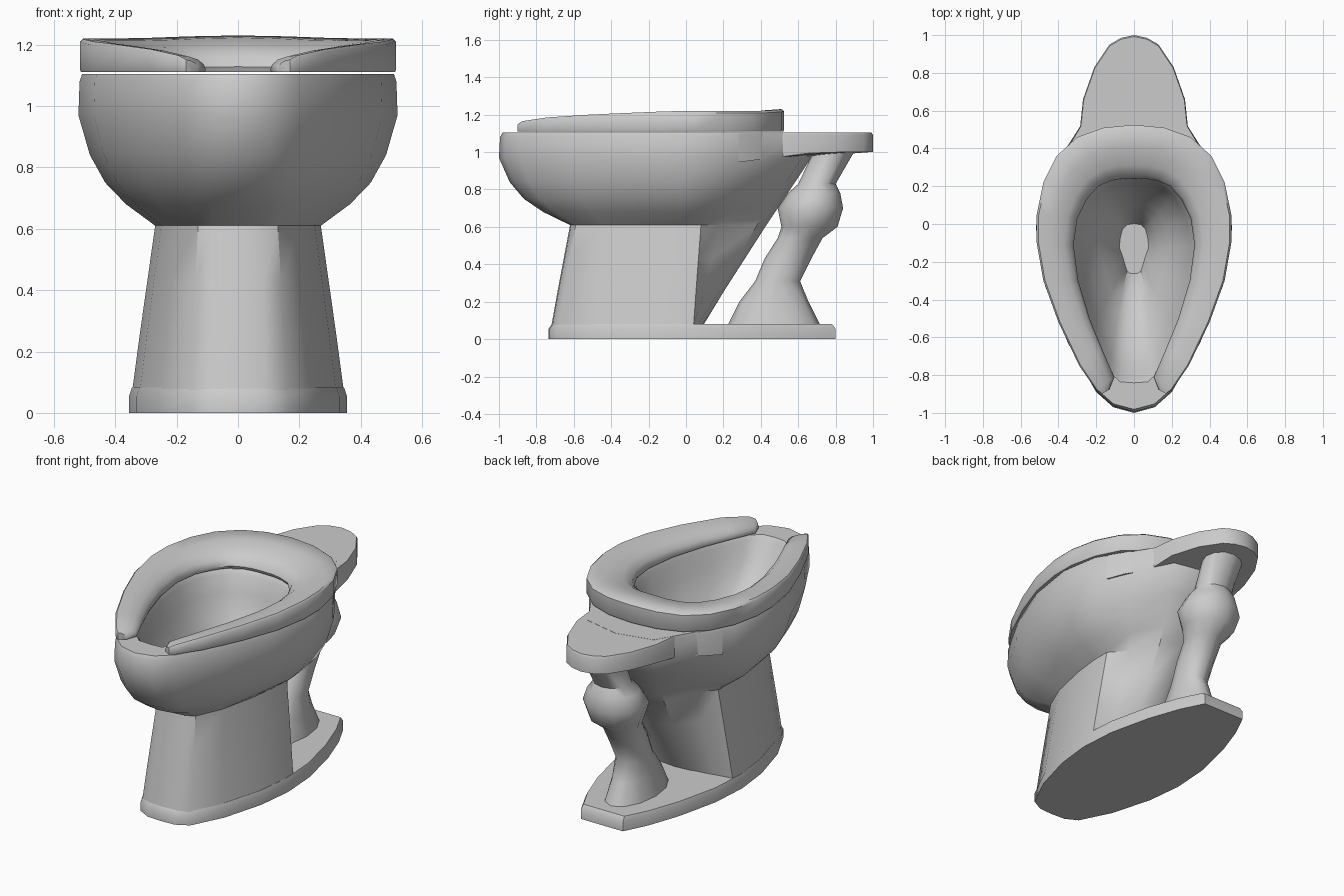
import bpy, bmesh, math
from mathutils import Vector

cube = bpy.data.objects.get("Cube")
if cube:
    bpy.data.objects.remove(cube)

ceramic = bpy.data.materials.new("grey ceramic")
ceramic.use_nodes = True
GREY = (0.6, 0.6, 0.6, 1)
ceramic.diffuse_color = GREY
ceramic.node_tree.nodes["Principled BSDF"].inputs["Base Color"].default_value = GREY


def loft(name, rings, angle=38):
    """Skin a series of closed rings and cap both ends."""
    bm = bmesh.new()
    loops = [[bm.verts.new(p) for p in ring] for ring in rings]
    n = len(loops[0])
    for a, b in zip(loops, loops[1:]):
        for i in range(n):
            j = (i + 1) % n
            bm.faces.new((a[i], a[j], b[j], b[i]))
    bm.faces.new(loops[0])
    bm.faces.new(loops[-1])
    bmesh.ops.recalc_face_normals(bm, faces=bm.faces)
    mesh = bpy.data.meshes.new(name)
    bm.to_mesh(mesh)
    bm.free()
    mesh.materials.append(ceramic)
    obj = bpy.data.objects.new(name, mesh)
    bpy.context.collection.objects.link(obj)
    bpy.ops.object.select_all(action='DESELECT')
    obj.select_set(True)
    bpy.context.view_layer.objects.active = obj
    bpy.ops.object.shade_smooth_by_angle(angle=math.radians(angle))
    return obj


def mirrored(half, z):
    """Full ring from a half outline that starts and ends on the centre line."""
    pts = half + [(-x, y) for x, y in half[-2:0:-1]]
    return [Vector((x, y, z)) for x, y in pts]


def blend(a, b, factors):
    return [(p[0] + (q[0] - p[0]) * f, p[1] + (q[1] - p[1]) * f)
            for p, q, f in zip(a, b, factors)]


def scaled(half, s, cy):
    return [(x * s, cy + (y - cy) * s) for x, y in half]


# Bowl and pedestal: one skin from the foot, over the rim, into the sump
foot = [(0, -.72), (.09, -.715), (.16, -.68), (.25, -.5), (.32, -.25),
        (.345, -.05), (.34, .04), (.22, .06), (.1, .08), (0, .09)]
waist = [(0, -.62), (.08, -.615), (.13, -.59), (.2, -.43), (.25, -.2),
         (.27, -.03), (.27, .08), (.18, .18), (.12, .38), (0, .43)]
belly = [(0, -1), (.11, -.97), (.2, -.89), (.35, -.63), (.47, -.33),
         (.52, -.02), (.48, .22), (.36, .4), (.22, .62), (0, .67)]
mouth = [(0, -.82), (.07, -.815), (.13, -.76), (.22, -.55), (.29, -.33),
         (.32, -.11), (.3, .04), (.22, .17), (.12, .23), (0, .24)]
sump = [(0, -.37), (.03, -.368), (.06, -.35), (.08, -.29), (.1, -.22),
        (.13, -.14), (.12, -.05), (.1, .02), (.06, .06), (0, .07)]
rear_weight = [0] * 7 + [.5, 1, 1]

rings = [mirrored(foot, .07)]
rings += [mirrored(blend(foot, waist, [f] * 10), .08 + .53 * f) for f in (.33, .66, 1)]
for z, bulge in ((.68, .38), (.75, .65), (.84, .85), (.97, 1), (1.08, .985), (1.105, .95)):
    slope = min((z - .61) / .36, 1)
    rings.append(mirrored(blend(waist, belly, [bulge + (slope - bulge) * w for w in rear_weight]), z))
rings.append(mirrored(scaled(mouth, 1.04, -.3), 1.105))
for z, f in ((1.08, 0), (.98, .12), (.87, .38), (.75, .72), (.68, 1)):
    rings.append(mirrored(blend(mouth, sump, [f] * 10), z))
rings.append(mirrored(scaled(sump, .6, -.1), .52))
loft("bowl_and_pedestal", rings)

# Floor plate
plate = [(0, -.735), (.09, -.73), (.165, -.69), (.26, -.5), (.33, -.25), (.355, -.03),
         (.34, .2), (.28, .46), (.21, .66), (.14, .8), (0, .8)]
loft("floor_plate", [mirrored(plate, 0), mirrored(plate, .055),
                     mirrored(scaled(plate, .975, 0), .082)])

# Rear shelf, its underside dipping toward the bowl
shelf = [(0, .3), (.44, .28), (.38, .38), (.29, .47), (.27, .66),
         (.21, .83), (.13, .95), (.07, .985), (0, 1)]
under = mirrored(shelf, 1.0)
for p in under:
    p.z -= .13 * max(0, .7 - p.y)
loft("rear_shelf", [under, mirrored(shelf, 1.09), mirrored(scaled(shelf, .985, .5), 1.104)])

# Trap pipe: elliptical rings given as height, centre y, depth and width radius
pipe = []
for z, cy, ry, rx in ((.07, .47, .25, .13), (.2, .47, .185, .105), (.31, .49, .12, .095),
                      (.43, .545, .125, .1), (.54, .61, .12, .105), (.6, .66, .15, .15),
                      (.7, .665, .175, .185), (.78, .685, .14, .15),
                      (.83, .7, .1, .11), (1.02, .8, .11, .12)):
    pipe.append([Vector((rx * math.sin(a), cy + ry * math.cos(a), z))
                 for a in (math.tau * i / 12 for i in range(12))])
loft("trap_pipe", pipe, 50)

# Open-front seat: stations of outer point, inner point and height
stations = [((.17, -.9), (.13, -.875), .04), ((.2, -.88), (.105, -.81), .055),
            ((.29, -.75), (.17, -.66), .075), ((.4, -.52), (.235, -.5), .09),
            ((.48, -.3), (.295, -.3), .1), ((.515, -.1), (.32, -.11), .108),
            ((.515, .05), (.3, .03), .11), ((.48, .22), (.25, .13), .11),
            ((.41, .36), (.19, .2), .11), ((.3, .46), (.12, .23), .112),
            ((.16, .51), (.06, .24), .117), ((0, .525), (0, .24), .12)]
section = [(.02, 0), (0, .08), (0, .9), (.05, 1), (.4, .94), (.75, .74),
           (.94, .45), (1, .15), (.97, 0)]


def seat_ring(outer, inner, height, side):
    o, i = Vector(outer), Vector(inner)
    ring = []
    for t, h in section:
        p = o.lerp(i, t)
        ring.append(Vector((side * p.x, p.y, 1.11 + h * height)))
    return ring


seat = [seat_ring(*s, 1) for s in stations]
seat += [seat_ring(*s, -1) for s in stations[-2::-1]]
loft("seat", seat, 45)
